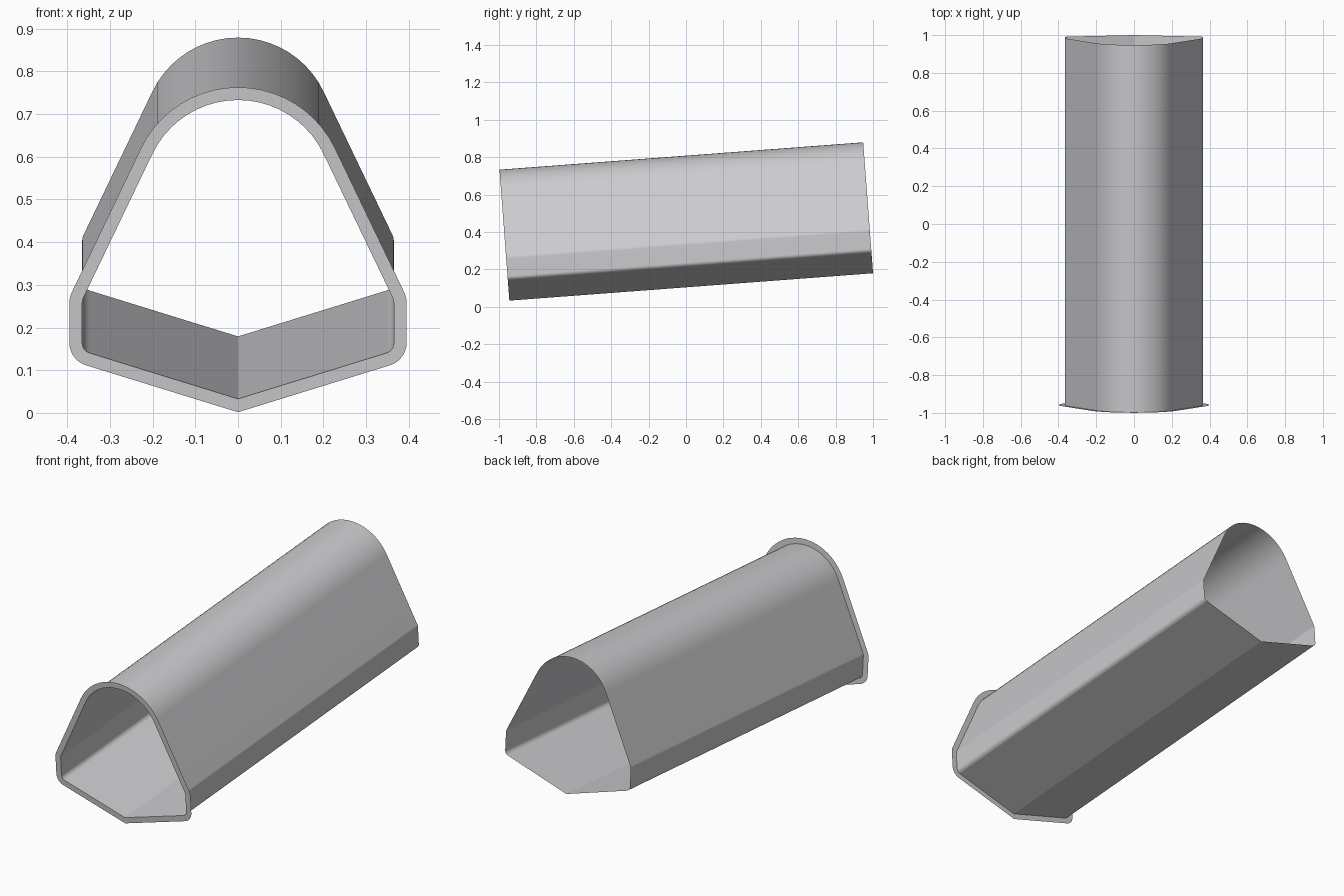
import bpy, bmesh
from math import sin, cos, radians
from mathutils import Matrix

cube = bpy.data.objects.get("Cube")
if cube:
    bpy.data.objects.remove(cube, do_unlink=True)

TILT = radians(4.3)
LENGTH = 1.95
RIM = 0.03
FLOOR, SLANT = -72.8, 25.6      # directions the floor and upper wall face

grey = bpy.data.materials.new("plain grey")
grey.use_nodes = True
grey.diffuse_color = (0.6, 0.6, 0.62, 1)
grey.node_tree.nodes["Principled BSDF"].inputs["Base Color"].default_value = grey.diffuse_color


def profile(offset):
    """Closed cross-section: V floor, rounded corners, arched top."""
    half = []
    # centre x, centre z, radius, start angle, end angle, steps
    for cx, cz, r, a, b, n in ((0.34, 0.1645, 0.025, FLOOR, 0, 8),
                               (0.335, 0.258, 0.03, 0, SLANT, 3),
                               (0, 0.513, 0.222, SLANT, 90, 10)):
        for i in range(n + 1):
            t = radians(a + (b - a) * i / n)
            half.append((cx + (r + offset) * cos(t), cz + (r + offset) * sin(t)))
    keel = (0, 0.033 + offset / sin(radians(FLOOR)))
    return [keel] + half + [(-x, z) for x, z in reversed(half[:-1])]


def loft(name, first, second):
    """Bridge two (profile, y) rings with one strip of quads."""
    bm = bmesh.new()
    rings = [[bm.verts.new((x, y, z)) for x, z in pts] for pts, y in (first, second)]
    a, b = rings
    for i in range(len(a)):
        j = (i + 1) % len(a)
        bm.faces.new((a[i], a[j], b[j], b[i]))
    bm.transform(Matrix.Translation((0, -0.942, 0)) @ Matrix.Rotation(TILT, 4, 'X'))
    mesh = bpy.data.meshes.new(name)
    bm.to_mesh(mesh)
    bm.free()
    mesh.materials.append(grey)
    obj = bpy.data.objects.new(name, mesh)
    bpy.context.collection.objects.link(obj)
    return obj


# Open tube
tube = loft("tube", (profile(0), 0), (profile(0), LENGTH))
bpy.ops.object.select_all(action='DESELECT')
tube.select_set(True)
bpy.context.view_layer.objects.active = tube
bpy.ops.object.shade_smooth_by_angle(angle=radians(30))
weighted = tube.modifiers.new("even_shading", 'WEIGHTED_NORMAL')
weighted.keep_sharp = True

# Flat rim around the front opening
loft("front_rim", (profile(RIM), 0), (profile(0), 0))
